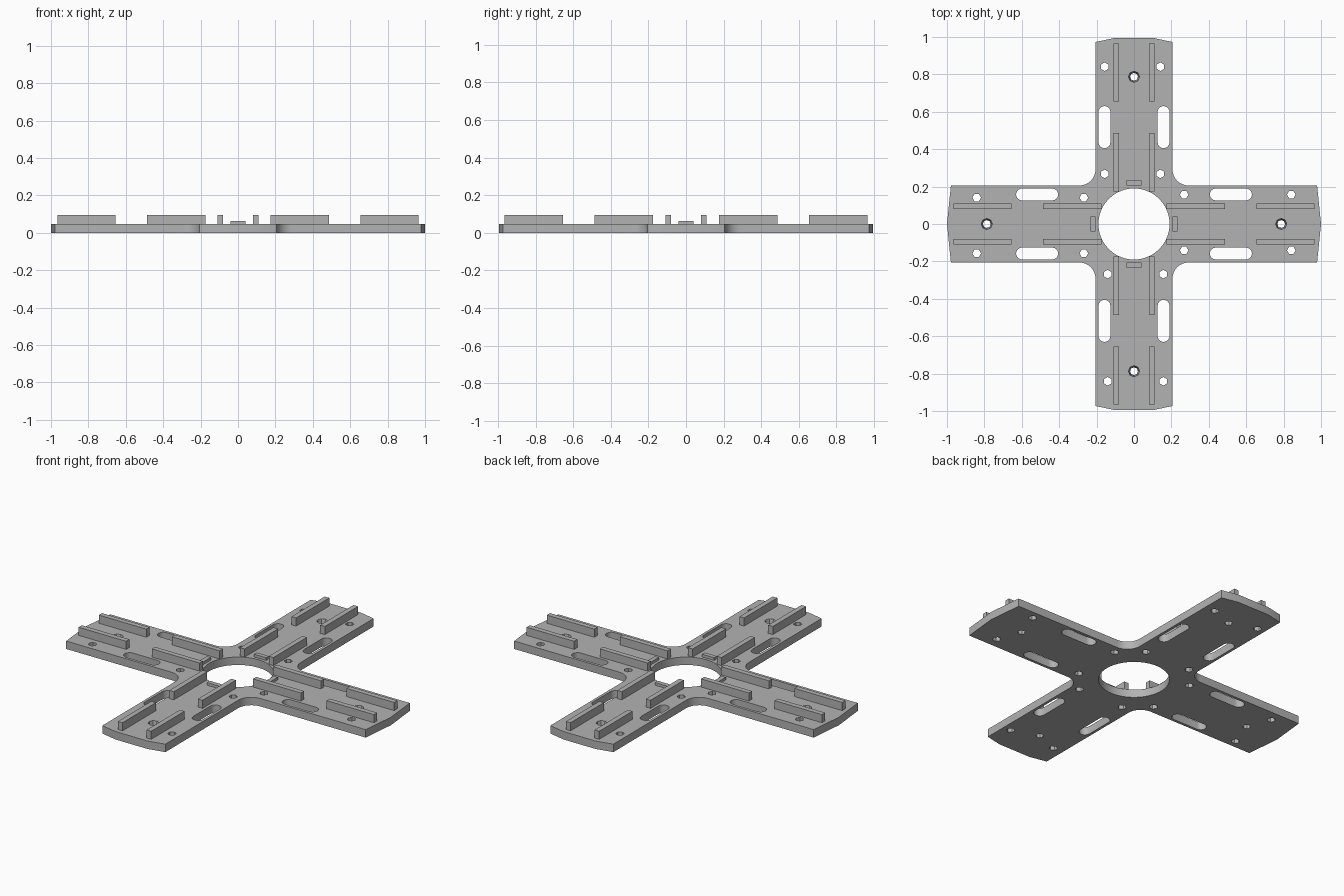
import bpy, bmesh
from math import cos, sin, pi, radians, hypot
from mathutils import Vector, Matrix

cube = bpy.data.objects.get("Cube")
if cube:
    bpy.data.objects.remove(cube)

PLATE_TOP, BAR_TOP, TAB_TOP = 0.047, 0.095, 0.063
HALF, FILLET = 0.206, 0.085

grey = bpy.data.materials.new("matte grey")
grey.use_nodes = True
colour = (0.45, 0.45, 0.45, 1)
grey.diffuse_color = colour
grey.node_tree.nodes["Principled BSDF"].inputs["Base Color"].default_value = colour


def finish(bm, name):
    bmesh.ops.recalc_face_normals(bm, faces=bm.faces)
    mesh = bpy.data.meshes.new(name)
    bm.to_mesh(mesh)
    bm.free()
    mesh.materials.append(grey)
    obj = bpy.data.objects.new(name, mesh)
    bpy.context.collection.objects.link(obj)
    return obj


def prism(bm, bottom, top, z0, z1):
    """Solid between two matching outlines."""
    low = [bm.verts.new((p[0], p[1], z0)) for p in bottom]
    high = [bm.verts.new((p[0], p[1], z1)) for p in top]
    bm.faces.new(low)
    bm.faces.new(high)
    n = len(low)
    for i in range(n):
        j = (i + 1) % n
        bm.faces.new((low[i], low[j], high[j], high[i]))


def ring(cx, cy, r, n, start=0.0):
    return [(cx + r * cos(start + 2 * pi * i / n),
             cy + r * sin(start + 2 * pi * i / n)) for i in range(n)]


def turn(points, k):
    """Rotate an outline by k quarter turns."""
    rot = Matrix.Rotation(k * pi / 2, 2)
    return [rot @ Vector(p) for p in points]


def capsule(cx, cy, length, r, n=8):
    d = length / 2 - r
    return [(cx + side * d + r * cos(a), cy + r * sin(a))
            for side, base in ((1, -pi / 2), (-1, pi / 2))
            for a in (base + pi * i / n for i in range(n + 1))]


# Cross outline: four arms trimmed by a 30-sided circle, filleted between
outline = []
for k in range(4):
    step = radians(12)
    shift = step / 2 if k % 2 else 0
    tip = [(cos(a), sin(a)) for a in (shift + step * i for i in range(-3, 4))]
    tip = [p for p in tip if abs(p[1]) < HALF - 0.01]
    corner = 0.973 if k % 2 else 0.979
    arm = [(corner, -HALF)] + tip + [(corner, HALF)]
    centre = HALF + FILLET
    arm += [(centre - FILLET * sin(a), centre - FILLET * cos(a))
            for a in (pi / 2 * i / 8 for i in range(9))]
    outline += turn(arm, k)

bm = bmesh.new()
prism(bm, outline, outline, 0, PLATE_TOP)
plate = finish(bm, "cross_plate")

# Openings: centre bore, slots, small holes and tapered screw holes
bm = bmesh.new()
LOW, HIGH = -0.02, PLATE_TOP + 0.02
bore = ring(0, 0, 0.19, 60)
prism(bm, bore, bore, LOW, HIGH)
for k in range(4):
    for side in (-1, 1):
        slot = turn(capsule(0.518, side * 0.158, 0.225, 0.032), k)
        prism(bm, slot, slot, LOW, HIGH)
    for x in (0.268, 0.841):
        for y in (0.157, -0.141):
            hole = turn(ring(x, y, 0.023, 6), k)
            prism(bm, hole, hole, LOW, HIGH)
    narrow = turn(ring(0.787, 0, 0.017, 8), k)
    wide = turn(ring(0.787, 0, 0.034, 8), k)
    prism(bm, narrow, wide, LOW, HIGH)
cutter = finish(bm, "opening_cutter")
cutter.hide_render = True

cut = plate.modifiers.new("openings", 'BOOLEAN')
cut.operation, cut.solver, cut.object = 'DIFFERENCE', 'EXACT', cutter
bpy.context.view_layer.objects.active = plate
plate.select_set(True)
bpy.ops.object.modifier_apply(modifier=cut.name)
bpy.data.objects.remove(cutter)
bpy.ops.object.shade_smooth_by_angle(angle=radians(25))


def block(name, k, x0, x1, y0, y1, top):
    bm = bmesh.new()
    base = turn([(x0, y0), (x1, y0), (x1, y1), (x0, y1)], k)
    prism(bm, base, base, PLATE_TOP, top)
    finish(bm, name)


# Raised guide rails and low stop tabs on each arm
for k, arm in enumerate(("left", "back", "right", "front")):
    for side, edge in ((-1, "a"), (1, "b")):
        y0, y1 = sorted((side * 0.079, side * 0.109))
        block(f"{arm}_inner_rail_{edge}", k, 0.175, 0.487, y0, y1, BAR_TOP)
        block(f"{arm}_outer_rail_{edge}", k, 0.655, 0.966, y0, y1, BAR_TOP)
    block(f"{arm}_stop_tab", k, 0.206, 0.232, -0.04, 0.04, TAB_TOP)
